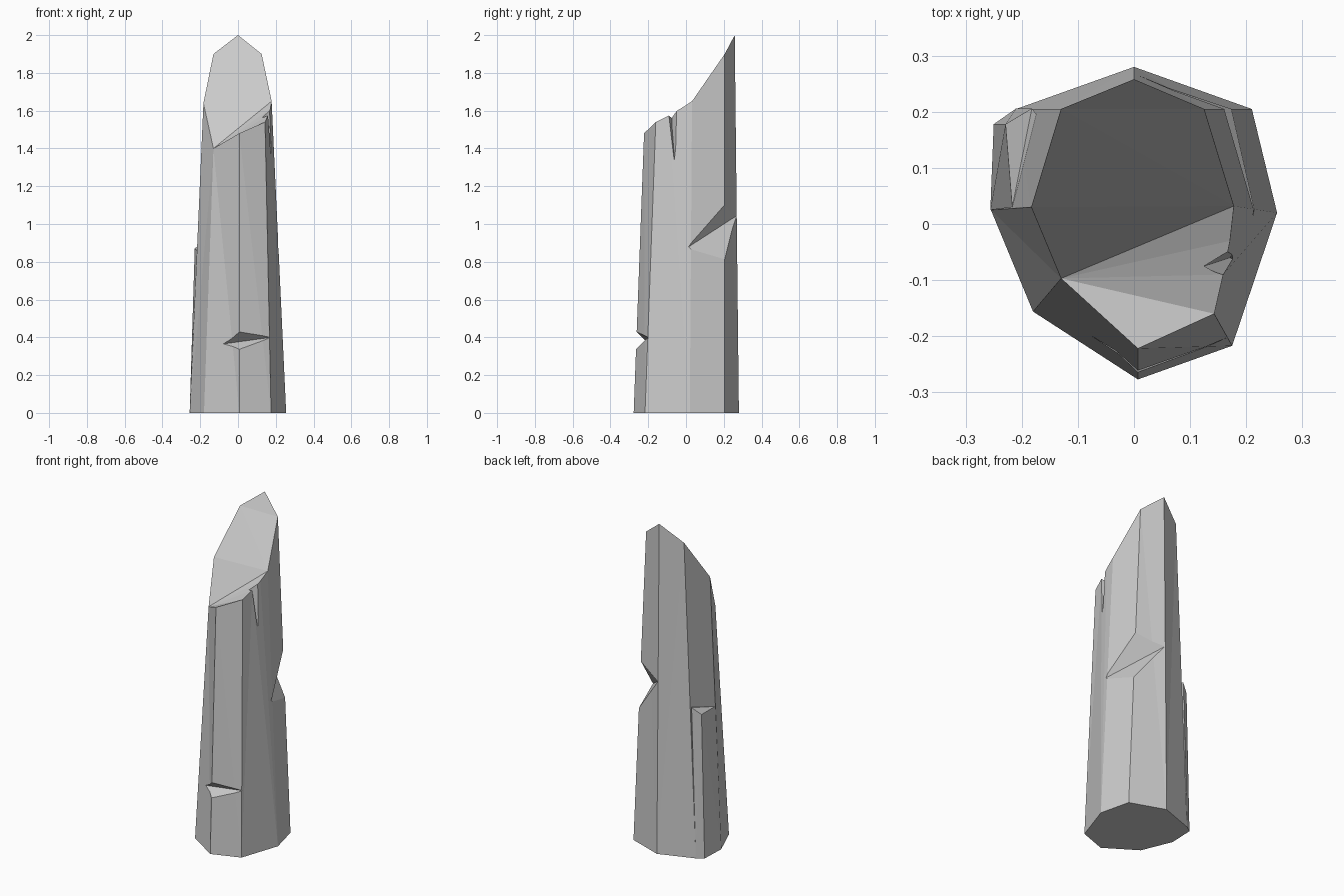
import bpy, bmesh
from mathutils import Vector

if "Cube" in bpy.data.objects:
    bpy.data.objects.remove(bpy.data.objects["Cube"])


def make_object(name, bm):
    bmesh.ops.recalc_face_normals(bm, faces=bm.faces)
    mesh = bpy.data.meshes.new(name)
    bm.to_mesh(mesh)
    bm.free()
    obj = bpy.data.objects.new(name, mesh)
    bpy.context.collection.objects.link(obj)
    return obj


def hull(name, points):
    bm = bmesh.new()
    for p in points:
        bm.verts.new(p)
    res = bmesh.ops.convex_hull(bm, input=bm.verts)
    loose = [v for v in bm.verts if not v.link_faces]
    bmesh.ops.delete(bm, geom=loose, context='VERTS')
    return make_object(name, bm)


def chip(target, name, points):
    cutter = hull(name, points)
    cutter.hide_render = True
    mod = target.modifiers.new(name, 'BOOLEAN')
    mod.operation = 'DIFFERENCE'
    mod.solver = 'EXACT'
    mod.object = cutter
    bpy.context.view_layer.objects.active = target
    bpy.ops.object.modifier_apply(modifier=name)
    bpy.data.objects.remove(cutter, do_unlink=True)


# Tapered seven-sided shaft with a broken, slanted top
base = [(0, .28), (.21, .205), (.255, .02), (.175, -.217), (.007, -.277),
        (-.18, -.156), (-.255, .025), (-.21, .205)]
top = [(0, .258, 2.0), (.125, .205, 1.9), (.178, .032, 1.65), (.143, -.16, 1.54),
       (.007, -.222, 1.48), (-.13, -.097, 1.4), (-.183, .03, 1.64), (-.13, .205, 1.9)]
steps = [(.171, -.03, 1.61), (.159, -.09, 1.575)]

bm = bmesh.new()
b = [bm.verts.new((x, y, 0)) for x, y in base]
t = [bm.verts.new(p) for p in top]
s = [bm.verts.new(p) for p in steps]
n = len(b)
for i in range(n):
    j = (i + 1) % n
    extra = s[::-1] if i == 2 else []
    bm.faces.new([b[i], b[j], t[j]] + extra + [t[i]])
bm.faces.new(b[::-1])
bm.faces.new([t[0], t[1], t[2], t[5], t[6], t[7]])
fan = [t[2]] + s + [t[3], t[4]]
for p, q in zip(fan, fan[1:]):
    bm.faces.new([t[5], p, q])
bmesh.ops.triangulate(bm, faces=bm.faces)
shaft = make_object("stone_shaft", bm)

# Front crack
chip(shaft, "front_crack", [(-.115, -.198, .36), (.175, -.2, .40),
     (-.16, -.36, .42), (.0, -.36, .51), (.20, -.36, .45),
     (-.12, -.36, .26), (.0, -.36, .28), (.20, -.36, .34)])

# Back right corner chip
inner = Vector((.145, .168, 1.01))
outer = [inner + 3 * (Vector((.166, .205, z)) - inner) for z in (1.09, .91)]
chip(shaft, "corner_chip", [(0, .27, 1.045), (.223, 0, .87), inner] + outer)

# Small split at the broken rim
chip(shaft, "rim_split", [(.125, -.075, 1.62), (.17, -.1, 1.62), (.19, -.035, 1.65),
     (.125, -.075, 1.53), (.171, -.06, 1.33), (.19, -.07, 1.36)])

# Proud slab left on the lower back left corner
hull("lower_corner_slab", [(-.25, .178, 0), (-.21, .206, 0), (-.256, .025, 0), (-.1, .1, 0),
     (-.229, .178, .87), (-.182, .206, .91), (-.217, .03, .86), (-.1, .1, .88)])
